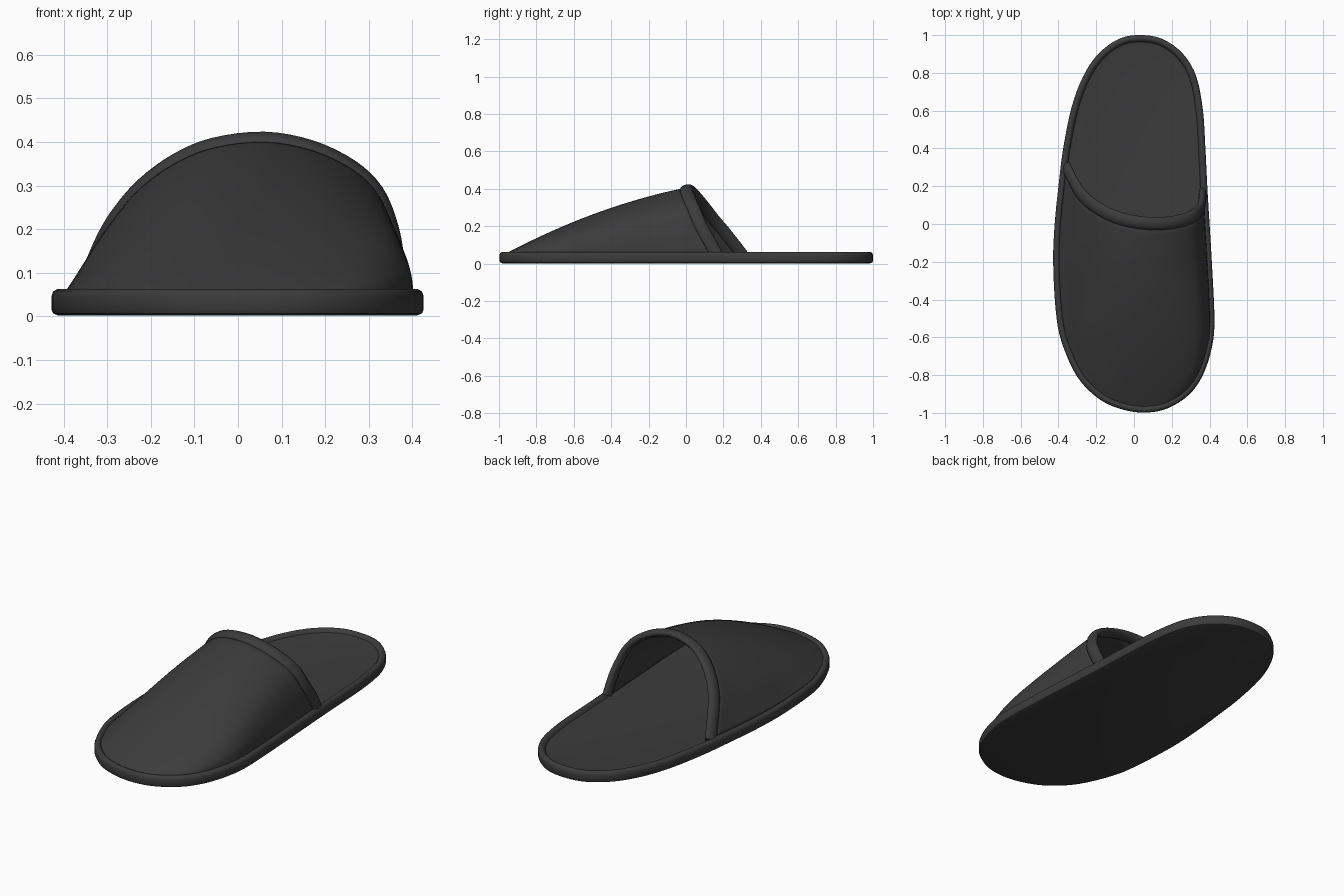
import bpy
import bmesh
import math
from mathutils import Vector

cube = bpy.data.objects.get("Cube")
if cube:
    bpy.data.objects.remove(cube, do_unlink=True)

felt = bpy.data.materials.new("charcoal_felt")
felt.use_nodes = True
felt.diffuse_color = (0.045, 0.045, 0.045, 1)
felt.node_tree.nodes["Principled BSDF"].inputs["Base Color"].default_value = felt.diffuse_color


def smooth_path(points, steps, closed):
    """Catmull-Rom curve through the points."""
    pts = [Vector(p) for p in points]
    n = len(pts)
    pick = (lambda i: pts[i % n]) if closed else (lambda i: pts[max(0, min(n - 1, i))])
    out = []
    for i in range(n if closed else n - 1):
        a, b, c, d = (pick(i + k) for k in (-1, 0, 1, 2))
        for s in range(steps):
            t = s / steps
            out.append(0.5 * (2 * b + (c - a) * t + (2 * a - 5 * b + 4 * c - d) * t * t
                              + (3 * b - a - 3 * c + d) * t ** 3))
    return out if closed else out + [pts[-1]]


def inset(path, amount):
    """Move a counter-clockwise closed outline inwards."""
    out = []
    for i, p in enumerate(path):
        along = (path[(i + 1) % len(path)] - path[i - 1]).normalized()
        out.append(p + Vector((-along.y, along.x)) * amount)
    return out


def bridge_closed(bm, rings):
    """Join consecutive closed rings with quads and cap both ends."""
    for low, high in zip(rings, rings[1:]):
        for i in range(len(low)):
            k = (i + 1) % len(low)
            bm.faces.new((low[i], low[k], high[k], high[i]))
    bm.faces.new(rings[0][::-1])
    bm.faces.new(rings[-1])
    bmesh.ops.recalc_face_normals(bm, faces=bm.faces)


def finish(name, bm, angle):
    mesh = bpy.data.meshes.new(name)
    bm.to_mesh(mesh)
    bm.free()
    mesh.materials.append(felt)
    ob = bpy.data.objects.new(name, mesh)
    bpy.context.collection.objects.link(ob)
    bpy.ops.object.select_all(action='DESELECT')
    ob.select_set(True)
    bpy.context.view_layer.objects.active = ob
    bpy.ops.object.shade_smooth_by_angle(angle=math.radians(angle))
    return ob


# Footprint, counter-clockwise from the heel
footprint = smooth_path([
    (0.03, 1.0), (-0.08, 0.98), (-0.19, 0.9), (-0.27, 0.78), (-0.33, 0.62),
    (-0.375, 0.4), (-0.4, 0.2), (-0.42, 0), (-0.428, -0.2), (-0.415, -0.45),
    (-0.385, -0.62), (-0.3, -0.81), (-0.18, -0.93), (-0.05, -0.985), (0.07, -0.998),
    (0.18, -0.975), (0.29, -0.905), (0.365, -0.8), (0.413, -0.65), (0.426, -0.5),
    (0.412, -0.2), (0.4, 0), (0.388, 0.2), (0.378, 0.4), (0.365, 0.6),
    (0.33, 0.78), (0.26, 0.9), (0.15, 0.98)], 4, True)

# Sole with a rounded raised rim and a recessed insole
bm = bmesh.new()
rings = []
for amount, z in ((0.016, 0.002), (0.004, 0.007), (0, 0.016), (0, 0.046), (0.004, 0.057),
                  (0.014, 0.063), (0.024, 0.062), (0.032, 0.055), (0.037, 0.046),
                  (0.06, 0.042)):
    rings.append([bm.verts.new((p.x, p.y, z)) for p in inset(footprint, amount)])
bridge_closed(bm, rings)
finish("sole", bm, 40)

# Upper: arches lofted from the toe back to the slanted opening
seam = inset(footprint, 0.027)
toe = min(p.y for p in seam)


def seam_limits(y):
    """Left and right seam positions at a given depth."""
    hits = []
    for a, b in zip(seam, seam[1:] + seam[:1]):
        if (a.y - y) * (b.y - y) <= 0 and a.y != b.y:
            hits.append(a.x + (b.x - a.x) * (y - a.y) / (b.y - a.y))
    return min(hits), max(hits)


opening = smooth_path([
    (-0.362, 0.3, 0.05), (-0.316, 0.21, 0.165), (-0.275, 0.15, 0.237), (-0.218, 0.1, 0.302),
    (-0.143, 0.055, 0.357), (-0.057, 0.023, 0.393), (0.06, 0.003, 0.407), (0.17, 0.003, 0.387),
    (0.262, 0.02, 0.342), (0.32, 0.045, 0.285), (0.351, 0.075, 0.21), (0.364, 0.113, 0.14),
    (0.367, 0.162, 0.05)], 4, False)
base = opening[0].z


def upper_point(t, c):
    """Point on the upper: t runs toe to opening, c is the opening point."""
    y = toe + 0.0005 + t * (c.y - toe - 0.0005)
    left, right = seam_limits(y)
    back_left, back_right = seam_limits(c.y)
    across = (c.x - back_left) / (back_right - back_left)
    rise = t * (1.45 - 0.45 * t)
    return Vector((left + (right - left) * across, y, base + (c.z - base) * rise))


bm = bmesh.new()
count = 32
rows = [[bm.verts.new(upper_point((i / count) ** 1.8, c)) for c in opening]
        for i in range(count + 1)]
for near, far in zip(rows, rows[1:]):
    for j in range(len(opening) - 1):
        bm.faces.new((near[j], near[j + 1], far[j + 1], far[j]))
upper = finish("upper", bm, 60)
shell = upper.modifiers.new("thickness", 'SOLIDIFY')
shell.thickness = 0.014
shell.offset = -1

# Flattened piping that follows the opening and lies along the upper
bm = bmesh.new()
rings = []
sides = 14
for j, c in enumerate(opening):
    along = opening[min(j + 1, len(opening) - 1)] - opening[max(j - 1, 0)]
    back = c - upper_point(0.93, c)
    out = along.cross(back).normalized()
    wide = out.cross(along).normalized()
    ring = []
    for k in range(sides):
        a = 2 * math.pi * k / sides
        ring.append(bm.verts.new(c + wide * 0.035 * math.cos(a)
                                 + out * (0.02 * math.sin(a) - 0.004)))
    rings.append(ring)
bridge_closed(bm, rings)
finish("opening_piping", bm, 50)
